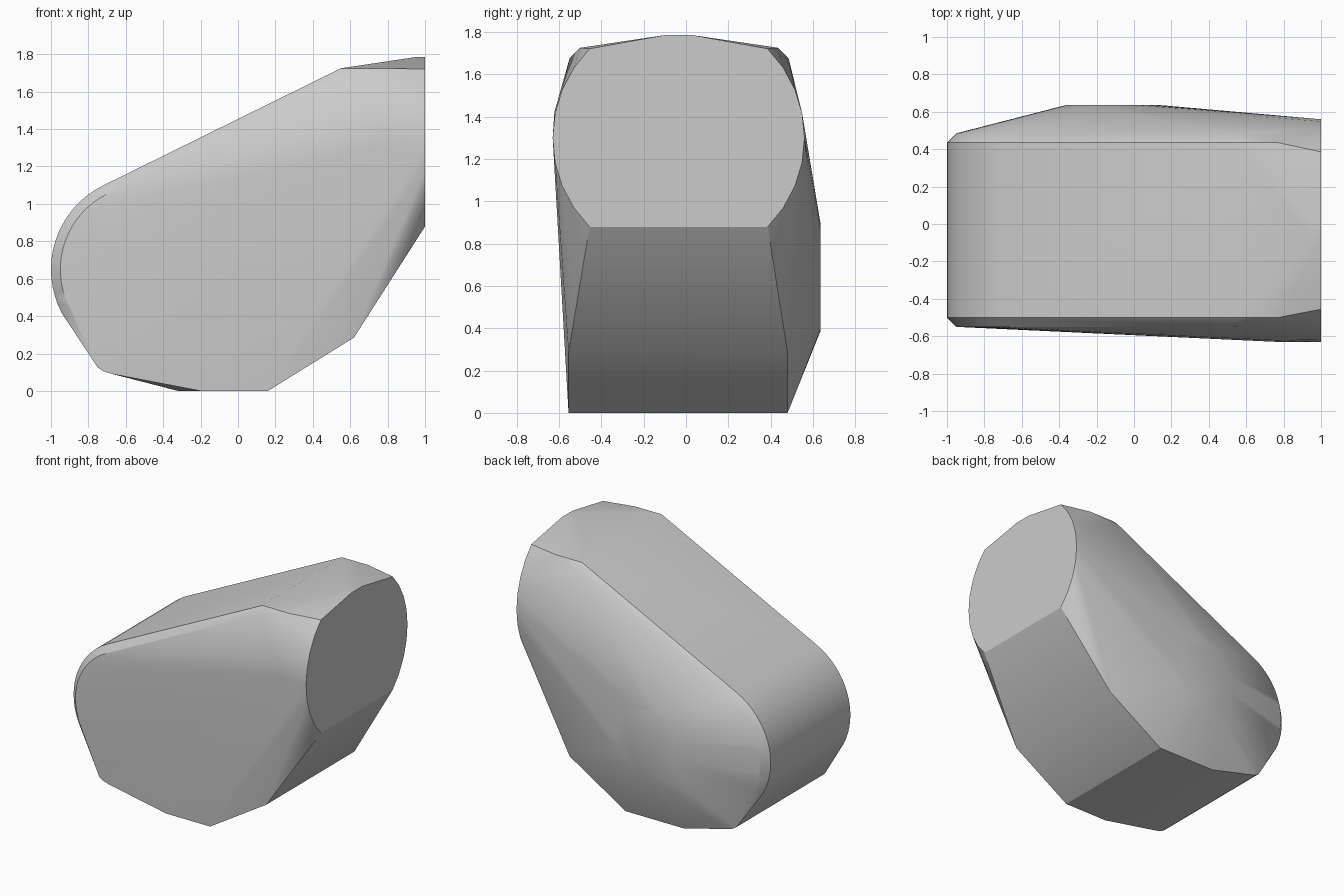
import bpy, bmesh
from math import sin, cos, radians

old = bpy.data.objects.get("Cube")
if old:
    bpy.data.objects.remove(old, do_unlink=True)

grey = bpy.data.materials.new("light grey")
grey.use_nodes = True
colour = (0.6, 0.6, 0.6, 1)
grey.diffuse_color = colour
grey.node_tree.nodes["Principled BSDF"].inputs["Base Color"].default_value = colour


def arc(cx, cz, radius, start, end, steps):
    """Points on a circular arc, angles in degrees."""
    angles = [radians(start + (end - start) * i / steps) for i in range(steps + 1)]
    return [(cx + radius * cos(a), cz + radius * sin(a)) for a in angles]


points = []


def across(profile, y_front, y_back):
    """Place an x-z profile on both sides of the body."""
    for x, z in profile:
        points.extend([(x, y_front, z), (x, y_back, z)])


# Rounded nose and sloping top, with a narrow chamfer to the sides
across(arc(-0.5, 0.65, 0.5, 116, 208, 16) + [(0.55, 1.725), (0.77, 1.725)], -0.5, 0.435)
across(arc(-0.5, 0.65, 0.45, 116, 206, 16) + [(0.55, 1.675)], -0.55, 0.485)

# Angular underside
across([(-0.75, 0.125), (-0.72, 0.105), (-0.67, 0.09),
        (0.16, 0), (0.62, 0.285)], -0.555, 0.48)
points += [(-0.2, -0.555, 0), (-0.32, 0.48, 0)]

# Large round end with flattened top and bottom
for side in (-1, 1):
    for dy, z in arc(0, 1.3, 0.595, -45, 45, 8):
        points.append((1, -0.035 + side * dy, z))
    for x in (0.95, 1):
        points.append((x, -0.035 + side * 0.065, 1.785))

# Front bulge beside the round end
points += [(0.76, -0.63, 1.3), (0.76, -0.622, 1.42)]

# Round boss under the back skin
points += [(x, 0.635, z) for x, z in arc(-0.11, 0.642, 0.257, 0, 345, 23)]

# Stretch one skin over all the sections
bm = bmesh.new()
for p in points:
    bm.verts.new(p)
hull = bmesh.ops.convex_hull(bm, input=bm.verts)
bmesh.ops.delete(bm, geom=list({v for v in hull["geom_interior"] + hull["geom_unused"]
                                if isinstance(v, bmesh.types.BMVert)}), context="VERTS")
bmesh.ops.dissolve_limit(bm, angle_limit=radians(0.5), verts=bm.verts, edges=bm.edges)
bmesh.ops.recalc_face_normals(bm, faces=bm.faces)
mesh = bpy.data.meshes.new("body_shell")
bm.to_mesh(mesh)
bm.free()
mesh.materials.append(grey)

body = bpy.data.objects.new("body_shell", mesh)
bpy.context.collection.objects.link(body)
bpy.context.view_layer.objects.active = body
body.select_set(True)
bpy.ops.object.shade_smooth_by_angle(angle=radians(30))
